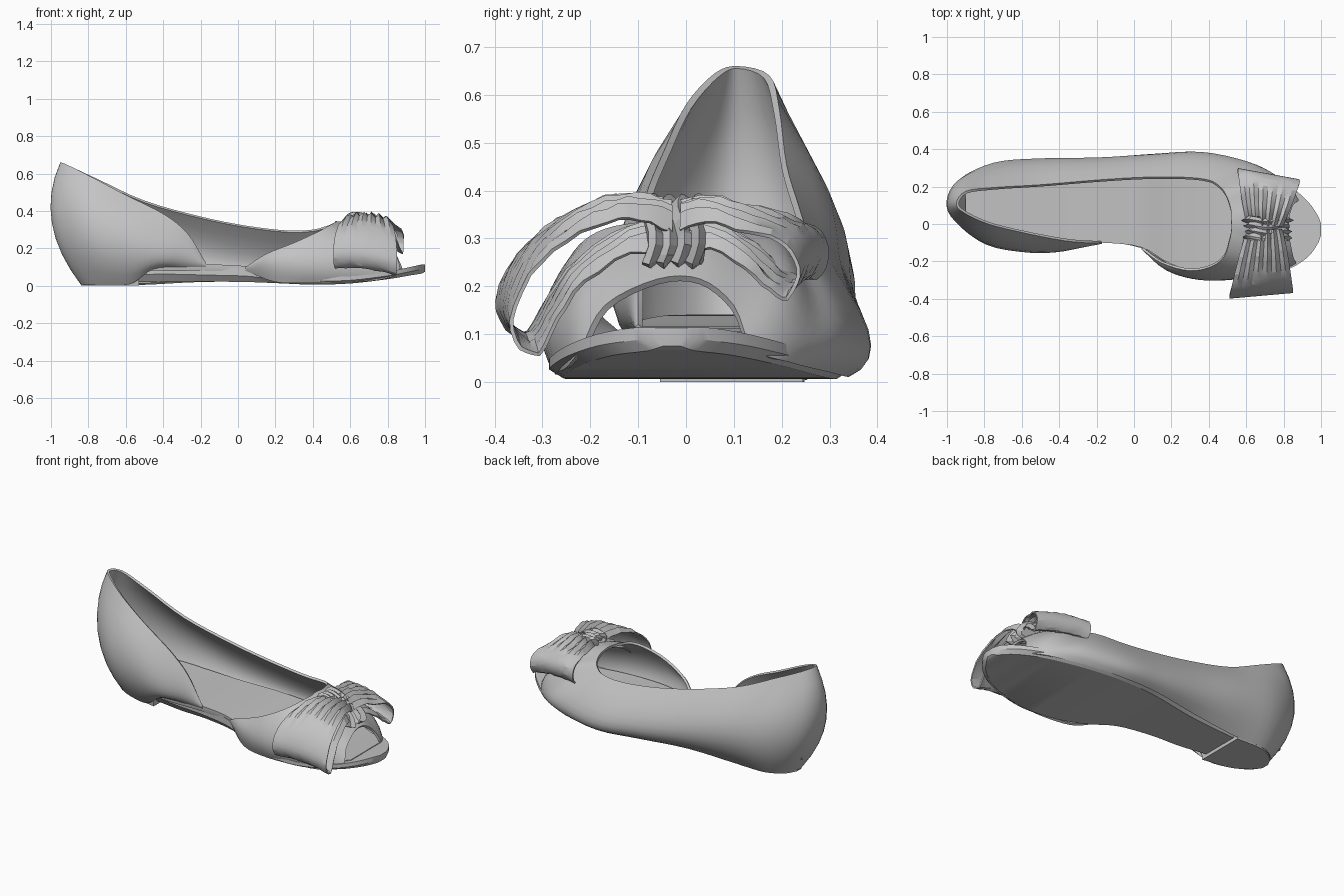
import bpy, bmesh, math, random
from mathutils import Vector

random.seed(4)
grey = bpy.data.materials.new("soft grey")
grey.diffuse_color = (0.55, 0.55, 0.55, 1)


def spline(points, n):
    """Smooth curve through points, n steps per span."""
    p = [Vector(q) for q in points]
    p = [2 * p[0] - p[1]] + p + [2 * p[-1] - p[-2]]
    out = []
    for i in range(1, len(p) - 2):
        a, b, c, d = p[i - 1:i + 3]
        for k in range(n):
            t = k / n
            out.append(0.5 * (2 * b + (c - a) * t + (2 * a - 5 * b + 4 * c - d) * t * t
                              + (3 * b - a - 3 * c + d) * t ** 3))
    return out + [p[-2]]


def grid(name, rows, wrap=False, caps=False, thick=0.0, offset=-1, angle=35):
    """Skin a list of equal rows of points."""
    bm = bmesh.new()
    v = [[bm.verts.new(q) for q in row] for row in rows]
    m = len(rows[0])
    for i in range(len(v) - 1):
        for j in range(m if wrap else m - 1):
            k = (j + 1) % m
            bm.faces.new((v[i][j], v[i + 1][j], v[i + 1][k], v[i][k]))
    if caps:
        bm.faces.new(v[0])
        bm.faces.new(v[-1])
        bmesh.ops.recalc_face_normals(bm, faces=bm.faces)
    mesh = bpy.data.meshes.new(name)
    bm.to_mesh(mesh)
    bm.free()
    mesh.materials.append(grey)
    ob = bpy.data.objects.new(name, mesh)
    bpy.context.collection.objects.link(ob)
    bpy.ops.object.select_all(action='DESELECT')
    ob.select_set(True)
    bpy.context.view_layer.objects.active = ob
    if thick:
        mod = ob.modifiers.new("thickness", 'SOLIDIFY')
        mod.thickness, mod.offset = thick, offset
        bpy.ops.object.modifier_apply(modifier=mod.name)
    bpy.ops.object.shade_smooth_by_angle(angle=math.radians(angle))
    return ob


# Upper: one strip from the inner wing, over the toe opening, round the heel
base = [(.04, -.13, .08), (.2, -.23, .02), (.38, -.27, .015), (.58, -.27, .02),
        (.75, -.25, .03), (.86, -.22, .07), (.85, -.17, .16), (.83, -.06, .215),
        (.83, .03, .215), (.85, .10, .16), (.88, .14, .07), (.8, .22, .04),
        (.6, .30, .02), (.35, .34, .01), (.1, .32, .02), (-.2, .27, .02),
        (-.5, .25, .005), (-.7, .25, .005), (-.8, .20, .005), (-.84, .11, .005),
        (-.81, .03, .005), (-.7, -.03, .005), (-.57, -.06, .01), (-.45, -.10, .09),
        (-.3, -.10, .10), (-.17, -.10, .10)]
middle = [(.04, -.135, .09), (.18, -.25, .10), (.36, -.30, .10), (.55, -.295, .12),
          (.70, -.26, .15), (.74, -.21, .21), (.72, -.12, .27), (.70, -.04, .30),
          (.70, .05, .30), (.73, .13, .25), (.76, .21, .19), (.72, .27, .12),
          (.6, .335, .10), (.36, .385, .08), (.1, .375, .10), (-.2, .355, .13),
          (-.5, .35, .18), (-.74, .33, .22), (-.92, .24, .25), (-.98, .12, .27),
          (-.94, .01, .25), (-.78, -.11, .22), (-.57, -.15, .18), (-.42, -.15, .16),
          (-.28, -.125, .15), (-.17, -.105, .11)]
topline = [(.04, -.135, .10), (.15, -.21, .17), (.3, -.25, .23), (.42, -.225, .285),
           (.485, -.17, .32), (.51, -.09, .335), (.52, -.04, .34), (.52, .01, .345),
           (.52, .06, .34), (.51, .11, .335), (.49, .16, .325), (.46, .20, .315),
           (.4, .235, .30), (.27, .25, .295), (.05, .25, .32), (-.2, .235, .37),
           (-.5, .21, .455), (-.75, .195, .57), (-.9, .175, .64), (-.95, .11, .66),
           (-.91, .06, .645), (-.78, 0, .58), (-.6, -.045, .485), (-.4, -.085, .385),
           (-.27, -.10, .28), (-.17, -.10, .12)]
rows = []
for b, m, t in zip(spline(base, 4), spline(middle, 4), spline(topline, 4)):
    col = []
    for k in range(9):
        u = k / 8
        col.append(b * ((u - .4) * (u - 1) / .4) - m * (u * (u - 1) / .24)
                   + t * (u * (u - .4) / .6))
    rows.append(col)
grid("shoe_upper", rows, thick=0.014)


def slab(name, stations, chamfer):
    """Loft x, inner y, outer y, bottom z, top z sections."""
    rows = []
    for x, y0, y1, zb, zt in spline5(stations, 4):
        c = min(chamfer, (y1 - y0) * .2)
        zc = zb + (zt - zb) * .45
        rows.append([(x, y0 + c, zb), (x, y1 - c, zb), (x, y1, zc),
                     (x, y1, zt), (x, y0, zt), (x, y0, zc)])
    return grid(name, rows, wrap=True, caps=True, angle=30)


def spline5(st, n):
    """Interpolate five-value stations in two halves."""
    a = spline([s[:3] for s in st], n)
    b = spline([(s[0], s[3], s[4]) for s in st], n)
    return [(p.x, p.y, p.z, q.y, q.z) for p, q in zip(a, b)]


slab("outsole", [(-.54, -.05, .24, .02, .11), (-.35, -.08, .25, .022, .11),
                 (-.17, -.09, .27, .022, .10), (.04, -.13, .31, .02, .09),
                 (.2, -.22, .335, .014, .06), (.4, -.275, .345, .006, .05),
                 (.6, -.285, .31, .012, .05), (.8, -.25, .225, .035, .075),
                 (.92, -.185, .13, .055, .10), (.98, -.11, .05, .065, .113),
                 (1, -.06, 0, .075, .113)], .03)
slab("heel", [(-.84, .08, .14, 0, .06), (-.8, .03, .2, 0, .08),
              (-.7, -.03, .25, 0, .10), (-.53, -.06, .25, 0, .10)], .006)
slab("footbed", [(-.9, .06, .17, .1, .14), (-.8, -.03, .24, .1, .14),
                 (-.6, -.09, .29, .09, .13), (-.4, -.1, .3, .08, .12),
                 (-.17, -.1, .3, .08, .115), (.04, -.125, .32, .07, .105),
                 (.2, -.215, .35, .04, .08), (.4, -.265, .355, .03, .065),
                 (.6, -.26, .30, .03, .065), (.8, -.2, .19, .05, .08),
                 (.88, -.17, .12, .06, .095)], .004)


# Bow: two folded ribbon loops, pleated towards the knot
def bow_loop(name, path, side, reach, half, centre, skew):
    rows = []
    for i, (_, y, z) in enumerate(spline([(0, a, b) for a, b in path], 3)):
        f = min(1, abs(y + .02) / reach)
        w = .085 + (half - .085) * f ** .8
        row = []
        for k in range(13):
            s = k / 6 - 1
            pleat = .016 * (1 - f) * (1 if k % 2 else -1) + random.uniform(-.004, .004)
            droop = -.03 * s * s * (1 - f * .4) - .02 * s * f
            row.append((.70 + (centre - .70) * f + s * w, y - side * skew * s * f,
                        z + pleat + droop))
        rows.append(row)
    grid(name, rows, thick=.008, offset=0, angle=20)


bow_loop("bow_loop_inner", [(-.03, .36), (-.10, .38), (-.17, .375), (-.26, .335),
                            (-.34, .26), (-.38, .17), (-.36, .11), (-.32, .10),
                            (-.28, .17), (-.22, .25), (-.12, .31), (-.03, .32)],
         -1, .35, .17, .68, .015)
bow_loop("bow_loop_outer", [(-.01, .36), (.05, .375), (.12, .36), (.20, .34),
                            (.25, .31), (.265, .26), (.24, .215), (.20, .23),
                            (.14, .28), (.06, .32), (-.01, .32)],
         1, .27, .165, .72, .03)

# Knot: a creased band wrapped round the middle of the bow
rows = []
for k in range(9):
    s = k / 4 - 1
    crease = .010 * (1 if k % 2 else -1) - .012 * (1 - s * s)
    ring = []
    for j in range(18):
        a = j * math.tau / 18
        r = 1 + (crease + random.uniform(-.006, .006)) / .08
        ring.append((.715 + .125 * r * math.cos(a), -.025 + .06 * s + .008 * math.sin(3 * a),
                     .315 - .05 * math.cos(a) + .06 * r * math.sin(a)))
    rows.append(ring)
grid("bow_knot", rows, wrap=True, caps=True, angle=15)
